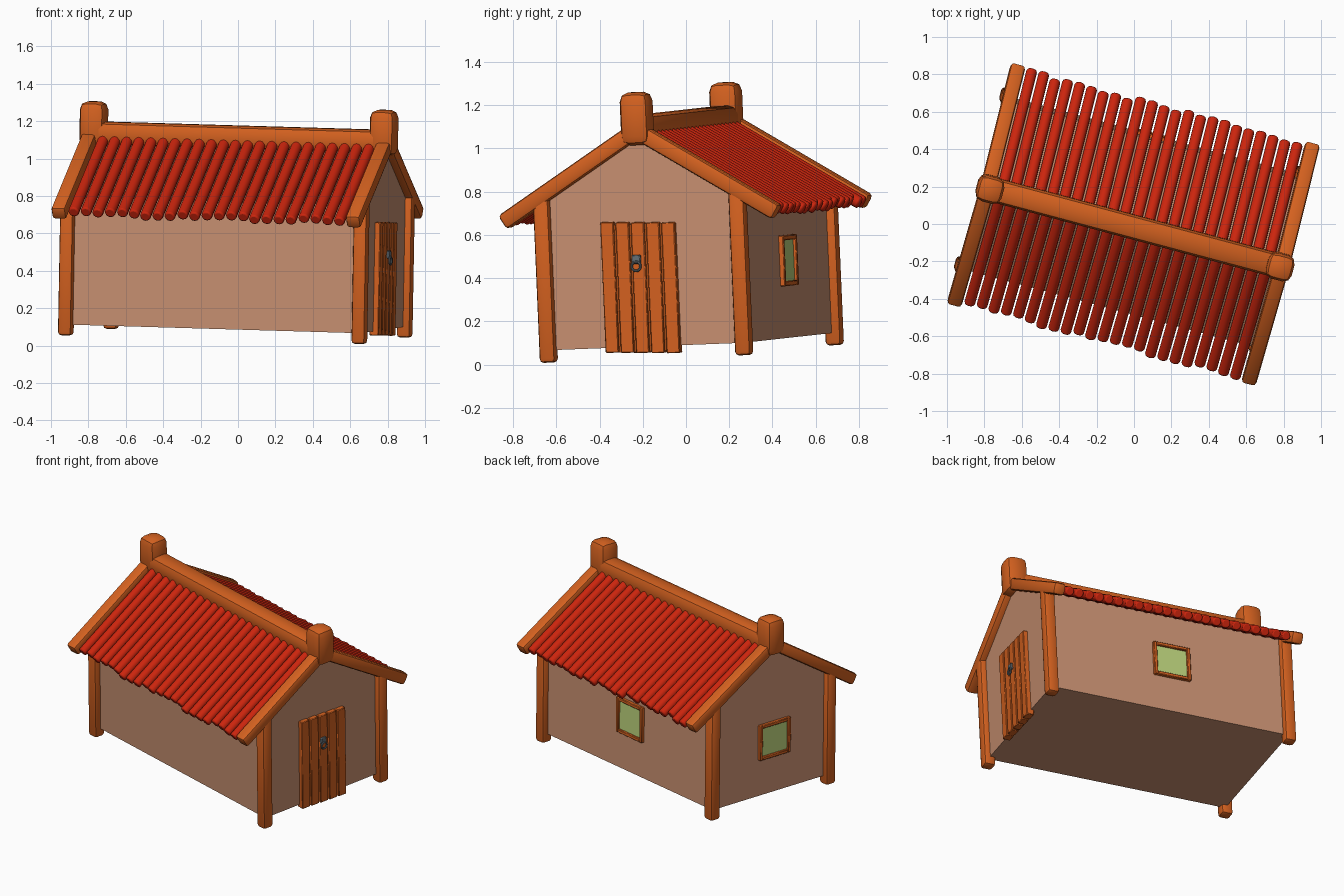
import bpy, bmesh, math, random
from mathutils import Matrix, Vector

if "Cube" in bpy.data.objects:
    bpy.data.objects.remove(bpy.data.objects["Cube"])

random.seed(4)
# House frame: ridge along local x, turned -15 degrees and leaning slightly
n = Vector((0.018, -0.043, 1)).normalized()
u = Vector((math.cos(math.radians(15)), -math.sin(math.radians(15)), 0))
u = (u - n * u.dot(n)).normalized()
v = n.cross(u)
FRAME = Matrix((u, v, n)).transposed().to_4x4()
FRAME.translation = (-0.015, 0.0275, 0.05)


def material(name, rgb):
    m = bpy.data.materials.new(name)
    m.diffuse_color = (*rgb, 1)
    m.use_nodes = True
    m.node_tree.nodes["Principled BSDF"].inputs["Base Color"].default_value = m.diffuse_color
    return m


WOOD = material("orange_wood", (0.66, 0.12, 0.014))
WALL = material("plaster", (0.58, 0.28, 0.165))
TILE = material("red_tile", (0.60, 0.018, 0.004))
GLASS = material("green_glass", (0.50, 0.64, 0.20))
METAL = material("iron", (0.13, 0.16, 0.18))


def finish(name, bm, mat, smooth=True):
    bmesh.ops.recalc_face_normals(bm, faces=bm.faces)
    me = bpy.data.meshes.new(name)
    bm.to_mesh(me)
    bm.free()
    ob = bpy.data.objects.new(name, me)
    bpy.context.collection.objects.link(ob)
    me.materials.append(mat)
    ob.matrix_world = FRAME
    for p in me.polygons:
        p.use_smooth = smooth
    return ob


def add_box(bm, loc, size, rot=Matrix(), bevel=0, seg=2):
    part = bmesh.new()
    m = Matrix.Translation(loc) @ rot @ Matrix.Diagonal((*size, 1))
    bmesh.ops.create_cube(part, size=1, matrix=m)
    if bevel:
        bmesh.ops.bevel(part, geom=part.edges[:], offset=bevel, segments=seg,
                        profile=0.5, affect='EDGES')
    tmp = bpy.data.meshes.new("tmp")
    part.to_mesh(tmp)
    part.free()
    bm.from_mesh(tmp)
    bpy.data.meshes.remove(tmp)


def box(name, loc, size, mat=WOOD, rot=Matrix(), bevel=0, seg=2):
    bm = bmesh.new()
    add_box(bm, loc, size, rot, bevel, seg)
    return finish(name, bm, mat, smooth=bevel > 0.01)


L, W = 0.8125, 0.465       # half length and half width of the walls
APEX, SLOPE = 1.059, 0.617  # roof axis height at ridge and fall per unit
PITCH = math.atan(SLOPE)

# Wall body: extruded gable profile
bm = bmesh.new()
eave = APEX - SLOPE * W - 0.025
profile = [(-W, 0.057), (W, 0.057), (W, eave), (0, APEX - 0.025), (-W, eave)]
f = bm.faces.new([bm.verts.new((-L, y, z)) for y, z in profile])
ext = bmesh.ops.extrude_face_region(bm, geom=[f])
bmesh.ops.translate(bm, vec=(2 * L, 0, 0),
                    verts=[g for g in ext['geom'] if isinstance(g, bmesh.types.BMVert)])
if not f.is_valid or len(bm.faces) == 6:
    bm.faces.new([w for w in sorted(bm.verts, key=lambda w: w.co.x)[:5]])
finish("walls", bm, WALL, smooth=False)

# Corner posts, gable rafters and ridge end knobs
for sx, end in ((-1, "left"), (1, "right")):
    for sy, side in ((-1, "front"), (1, "back")):
        box(f"{side}_{end}_post", (sx * L, sy * 0.468, 0.385), (0.076, 0.076, 0.77), bevel=0.018)
        rot = Matrix.Rotation(-sy * PITCH, 4, 'X')
        length = 0.655 / math.cos(PITCH)
        box(f"{side}_{end}_rafter", (sx * 0.815, sy * 0.327, APEX - SLOPE * 0.327),
            (0.08, length, 0.076), rot=rot, bevel=0.018)
    box(f"{end}_ridge_knob", (sx * 0.803, 0, 1.112), (0.142, 0.142, 0.245), bevel=0.042)

# Ridge beam
box("ridge_beam", (0, 0, 1.065), (1.6, 0.13, 0.125), bevel=0.038)

# Roof rods on both slopes with slightly uneven lengths
for sy, side in ((-1, "front"), (1, "back")):
    bm = bmesh.new()
    for i in range(23):
        x = -0.737 + i * 0.067
        end = 0.645 + random.uniform(-0.014, 0.014)
        mid = end / 2
        m = (Matrix.Translation((x, sy * mid, APEX - SLOPE * mid))
             @ Matrix.Rotation(-sy * PITCH, 4, 'X') @ Matrix.Rotation(math.pi / 2, 4, 'X'))
        bmesh.ops.create_cone(bm, cap_ends=True, segments=12, radius1=0.029, radius2=0.029,
                              depth=end / math.cos(PITCH), matrix=m)
    ob = finish(f"{side}_roof_rods", bm, TILE)
    bv = ob.modifiers.new("round_ends", 'BEVEL')
    bv.width, bv.segments, bv.limit_method, bv.angle_limit = 0.008, 2, 'ANGLE', math.radians(50)

# Plank door on the right gable
bm = bmesh.new()
for i in range(5):
    y = -0.01 + (i - 2) * 0.073
    dz = (i - 2) * -0.003
    add_box(bm, (L + 0.005, y, 0.331 + dz), (0.05, 0.063, 0.605), bevel=0.004, seg=1)
add_box(bm, (L, -0.01, 0.33), (0.03, 0.34, 0.59))
finish("door_planks", bm, WOOD, smooth=False)

# Door handle: plate and hanging ring
box("handle_plate", (L + 0.035, -0.02, 0.462), (0.018, 0.042, 0.042), METAL, bevel=0.004, seg=1)
bpy.ops.mesh.primitive_torus_add(major_radius=0.021, minor_radius=0.006,
                                 major_segments=20, minor_segments=8)
ring = bpy.context.object
ring.name = "handle_ring"
ring.data.materials.append(METAL)
ring.data.shade_smooth()
ring.matrix_world = FRAME @ Matrix.Translation((L + 0.044, -0.02, 0.43)) @ Matrix.Rotation(math.pi / 2, 4, 'Y')


# Framed windows on the back wall and left gable
def window(name, loc, angle):
    base = Matrix.Translation(loc) @ Matrix.Rotation(angle, 4, 'Z')
    rot = Matrix.Rotation(angle, 4, 'Z')
    w, h, t, d = 0.25, 0.235, 0.023, 0.045
    bm = bmesh.new()
    for s in (-1, 1):
        add_box(bm, base @ Vector((s * (w - t) / 2, 0, 0)), (t, d, h), rot, 0.004, 1)
        add_box(bm, base @ Vector((0, 0, s * (h - t) / 2)), (w - 2 * t, d, t), rot, 0.004, 1)
    finish(name + "_frame", bm, WOOD, smooth=False)
    box(name + "_pane", loc, (w - t, 0.016, h - t), GLASS, rot)


window("back_window", (-0.025, W, 0.415), 0)
window("left_window", (-L, -0.025, 0.415), math.pi / 2)

# Keep crisp edges on the rounded beams
bpy.ops.object.select_all(action='SELECT')
bpy.ops.object.shade_smooth_by_angle(angle=math.radians(40))
